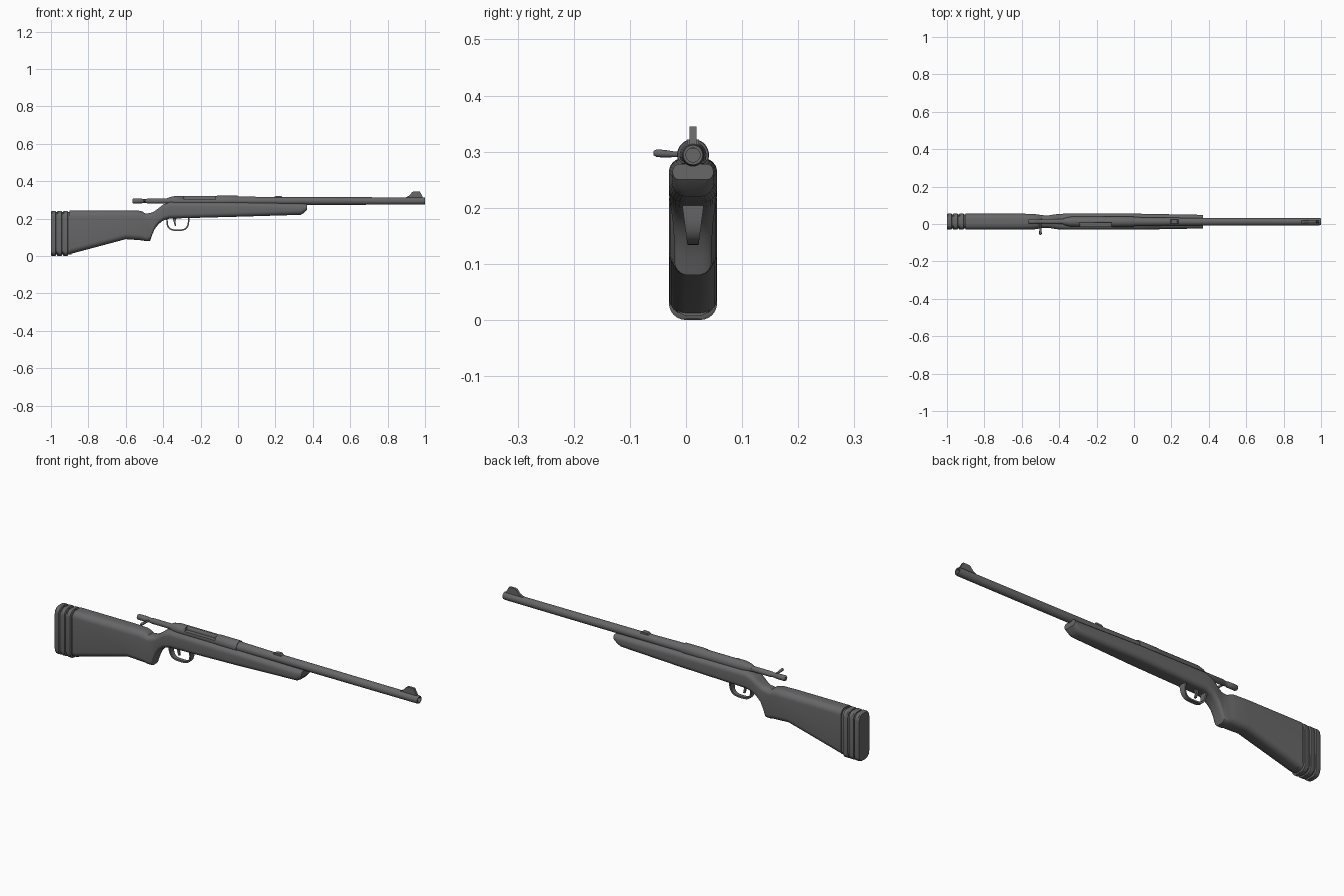
import bpy, bmesh
from math import sin, cos, pi, exp, radians, copysign
from mathutils import Vector

if "Cube" in bpy.data.objects:
    bpy.data.objects.remove(bpy.data.objects["Cube"])

BORE_Y, BORE_Z = .0125, .294    # centre line of the barrel
STOCK_HALF = .043               # half the stock's width

grey = bpy.data.materials.new("dark grey")
grey.use_nodes = True
grey.diffuse_color = (.135, .135, .14, 1)
shader = grey.node_tree.nodes["Principled BSDF"]
shader.inputs["Base Color"].default_value = grey.diffuse_color


def skin(name, rings):
    """Join equal rings of points into one closed, shaded surface."""
    bm = bmesh.new()
    loops = [[bm.verts.new(point) for point in ring] for ring in rings]
    for near, far in zip(loops, loops[1:]):
        for i in range(len(near)):
            bm.faces.new((near[i - 1], near[i], far[i], far[i - 1]))
    bm.faces.new(loops[0])
    bm.faces.new(loops[-1])
    bmesh.ops.recalc_face_normals(bm, faces=bm.faces)
    mesh = bpy.data.meshes.new(name)
    bm.to_mesh(mesh)
    bm.free()
    mesh.materials.append(grey)
    obj = bpy.data.objects.new(name, mesh)
    bpy.context.collection.objects.link(obj)
    bpy.ops.object.select_all(action="DESELECT")
    obj.select_set(True)
    bpy.context.view_layer.objects.active = obj
    bpy.ops.object.shade_smooth_by_angle(angle=radians(35))
    return obj


def circle(radius, sides):
    for i in range(sides):
        angle = 2 * pi * i / sides
        yield radius * cos(angle), radius * sin(angle)


def section(x, low, high, half, corner):
    """Rounded rectangle across the x axis."""
    corner = min(corner, half * .9, (high - low) * .45)
    wide = half - corner
    middle = (low + high) / 2
    tall = (high - low) / 2 - corner
    ring = []
    for quarter in range(4):
        for step in range(7):
            angle = (quarter + step / 6) * pi / 2
            centre = (quarter + .5) * pi / 2
            y = copysign(wide, cos(centre)) + corner * cos(angle)
            z = copysign(tall, sin(centre)) + corner * sin(angle)
            ring.append((x, BORE_Y + y, middle + z))
    return ring


def lathe(name, profile, sides=28):
    """Turn (x, radius) pairs about the bore."""
    return skin(name, [[(x, BORE_Y + y, BORE_Z + z) for y, z in circle(radius, sides)]
                       for x, radius in profile])


def plate(name, outline, half):
    """Give a side outline in x and z a thickness in y."""
    return skin(name, [[(x, BORE_Y + side * half, z) for x, z in outline]
                       for side in (-1, 1)])


def stock_half(x):
    """Narrow at the wrist, and tapering along the fore-end."""
    waist = .01 * exp(-((x + .47) / .05) ** 2)
    return STOCK_HALF - waist - .018 * max(x, 0)


def stock_corner(x):
    return .03 if x < -.5 else .024


# Stock: butt, grip and fore-end in one skin, as (x, bottom, top)
stock_line = [
    (-.9, .01, .243), (-.6, .09, .243), (-.53, .085, .242), (-.51, .083, .238),
    (-.495, .08, .226), (-.47, .08, .23), (-.46, .11, .232), (-.445, .145, .24),
    (-.425, .17, .255), (-.4, .19, .275), (-.365, .2, .288), (0, .21, .286),
    (.335, .22, .28), (.355, .232, .279), (.37, .25, .278)]
skin("stock", [section(x, low, high, stock_half(x), stock_corner(x))
               for x, low, high in stock_line])

# Recoil pad: three ribs with shallow grooves between them
RIB, PITCH = .026, .032
for rib in range(3):
    back = rib * PITCH - 1
    rings = []
    for along, inset in ((0, .003), (.2, 0), (.9, 0), (1, .003)):
        rings.append(section(back + along * RIB, inset, .241 - inset, STOCK_HALF - inset, .03))
    skin(f"recoil_pad_rib_{rib + 1}", rings)
skin("recoil_pad_core", [section(x, .007, .234, STOCK_HALF - .006, .03) for x in (-.99, -.89)])

# Barrel with a recessed muzzle
BARREL, MUZZLE_HOLE = .0195, .0125
lathe("barrel", [(-.02, .024), (.01, .024), (.2, .021), (.99, BARREL), (1, BARREL - .002),
                 (1, MUZZLE_HOLE), (.96, MUZZLE_HOLE)])

# Receiver with a front collar and a loading port cut in its right side
RECEIVER, COLLAR = .027, .0285
receiver = lathe("receiver", [(-.38, .014), (-.365, .021), (-.335, RECEIVER), (-.115, RECEIVER),
                              (-.11, COLLAR), (-.004, COLLAR), (0, RECEIVER)])
cutter = skin("port_cutter", [section(x, .302, .34, .022, .002) for x in (-.29, -.12)])
cutter.location.y = -.026
cutter.hide_render = True
cutter.hide_set(True)
cut = receiver.modifiers.new("port", "BOOLEAN")
cut.operation = "DIFFERENCE"
cut.solver = "EXACT"
cut.object = cutter

# Bolt with a neck where the handle leaves it
BOLT, NECK = .0135, .0115
lathe("bolt", [(-.565, .01), (-.56, BOLT), (-.515, BOLT), (-.512, NECK),
               (-.488, NECK), (-.485, BOLT), (-.37, BOLT)], 20)
handle = []
for y, radius in ((.01, .005), (-.02, .005), (-.035, .0065), (-.052, .007), (-.0575, .004)):
    rise = BORE_Z + .06 * max(-y, 0)
    handle.append([(x - .5, y, rise + z) for x, z in circle(radius, 12)])
skin("bolt_handle", handle)

# Trigger guard: a strap bent along a squared bow, wider toward the top
GUARD_X, GUARD_TOP, GUARD_HALF, GUARD_DROP, STRAP = -.322, .205, .058, .067, .004
bow = []
for step in range(17):
    angle = pi * step / 16
    across, down = -cos(angle), sin(angle)
    x = GUARD_X + GUARD_HALF * copysign(abs(across) ** .6, across)
    z = GUARD_TOP - GUARD_DROP * down ** .6
    outward = Vector((across, -down)) * STRAP
    half = .01 + .14 * (z - GUARD_TOP + GUARD_DROP)
    bow.append([(x + face * outward.x, BORE_Y + side * half, z + face * outward.y)
                for face, side in ((1, 1), (1, -1), (-1, -1), (-1, 1))])
skin("trigger_guard", bow)
plate("trigger", [(-.35, .21), (-.325, .21), (-.335, .185), (-.33, .162),
                  (-.337, .16), (-.345, .185)], .005)

# Sights
plate("front_sight", [(.88, .306), (.915, .322), (.932, .342), (.94, .345),
                      (.972, .345), (.985, .322), (.99, .306)], .006)
plate("rear_sight", [(.185, .306), (.2, .32), (.23, .322), (.245, .306)], .011)
